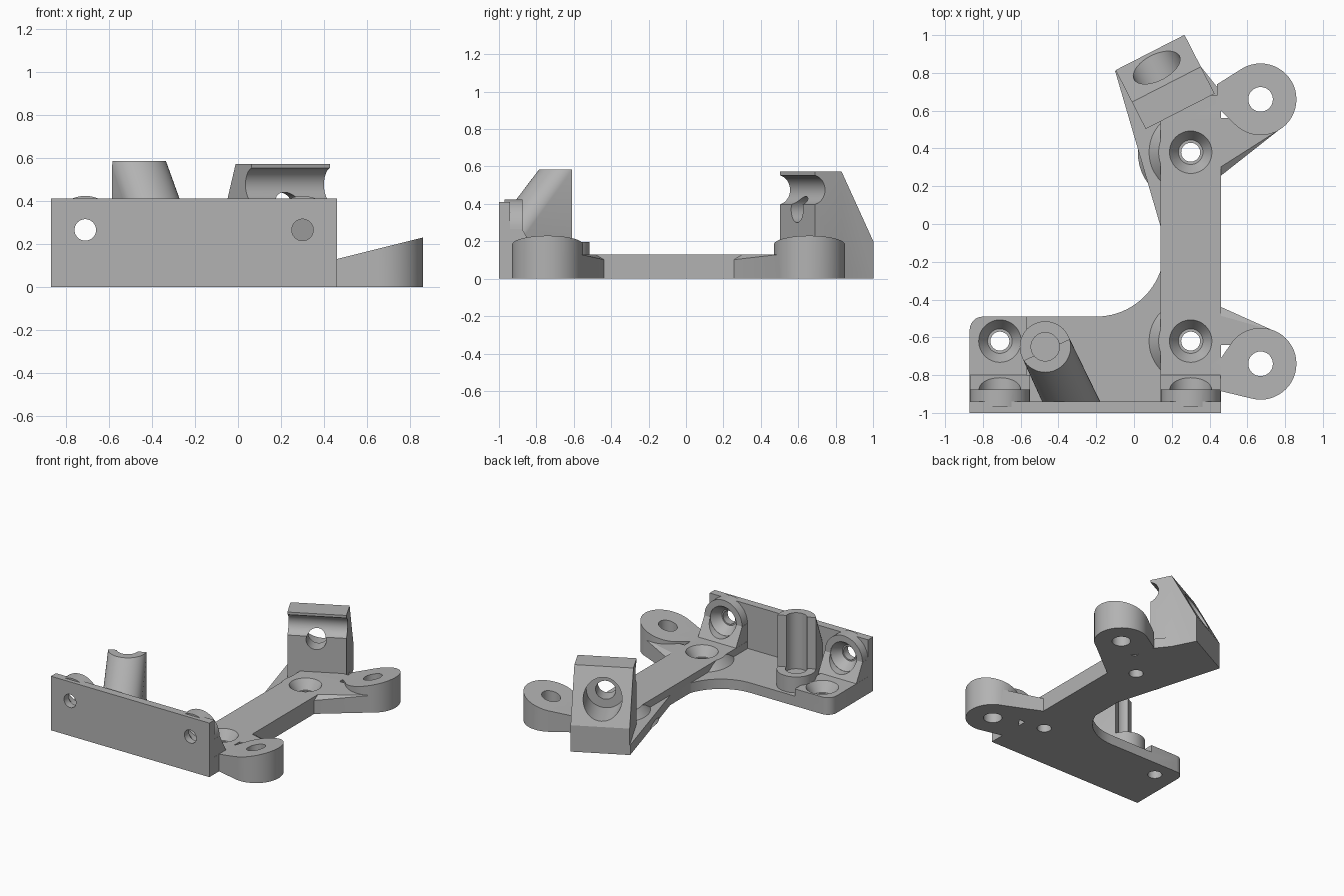
import bpy, bmesh, math
from mathutils import Vector, Matrix

if "Cube" in bpy.data.objects:
    bpy.data.objects.remove(bpy.data.objects["Cube"])

grey = bpy.data.materials.new("light_grey")
grey.diffuse_color = (0.45, 0.45, 0.45, 1)
grey.use_nodes = True
grey.node_tree.nodes["Principled BSDF"].inputs["Base Color"].default_value = grey.diffuse_color


def finish(bm, name):
    bmesh.ops.recalc_face_normals(bm, faces=bm.faces[:])
    me = bpy.data.meshes.new(name)
    bm.to_mesh(me)
    bm.free()
    me.materials.append(grey)
    ob = bpy.data.objects.new(name, me)
    bpy.context.collection.objects.link(ob)
    return ob


def ring(x, y, z, r, n=48):
    return [(x + r * math.cos(2 * math.pi * i / n), y + r * math.sin(2 * math.pi * i / n), z) for i in range(n)]


def hull(name, pts):
    bm = bmesh.new()
    for p in pts:
        bm.verts.new(p)
    out = bmesh.ops.convex_hull(bm, input=bm.verts[:])
    junk = [v for v in bm.verts if not v.link_faces]
    bmesh.ops.delete(bm, geom=junk, context='VERTS')
    bmesh.ops.dissolve_limit(bm, angle_limit=0.002, verts=bm.verts[:], edges=bm.edges[:])
    return finish(bm, name)


def prism(name, outline, z0, z1):
    bm = bmesh.new()
    f = bm.faces.new([bm.verts.new((x, y, z0)) for x, y in outline])
    ext = bmesh.ops.extrude_face_region(bm, geom=[f])
    bmesh.ops.translate(bm, vec=(0, 0, z1 - z0), verts=[v for v in ext["geom"] if isinstance(v, bmesh.types.BMVert)])
    return finish(bm, name)


def box(name, x0, x1, y0, y1, z0, z1):
    return prism(name, [(x0, y0), (x1, y0), (x1, y1), (x0, y1)], z0, z1)


def rod(name, a, b, ra, rb=None):
    # round rod or cone between two points
    a, b = Vector(a), Vector(b)
    rb = ra if rb is None else rb
    bm = bmesh.new()
    m = Matrix.Translation((a + b) / 2) @ (b - a).to_track_quat('Z', 'Y').to_matrix().to_4x4()
    bmesh.ops.create_cone(bm, cap_ends=True, segments=48, radius1=ra, radius2=rb, depth=(b - a).length, matrix=m)
    return finish(bm, name)


def combine(ob, tools, op):
    bpy.context.view_layer.objects.active = ob
    for t in tools:
        mod = ob.modifiers.new(op, 'BOOLEAN')
        mod.operation, mod.solver, mod.object = op, 'EXACT', t
        bpy.ops.object.modifier_apply(modifier=mod.name)
        bpy.data.objects.remove(t)
    return ob


PLATE, BAR = 0.075, 0.13
WALL_X = (-0.71, 0.30)
SCREWS = ((-0.71, -0.62), (0.30, -0.62), (0.30, 0.38))

# thin floor with swept inner corner
arc = [(-0.2 + 0.36 * math.cos(a), -0.13 + 0.36 * math.sin(a))
       for a in [math.radians(-90 + 104 * i / 24) for i in range(25)]]
corner = [(-0.80 - 0.07 * math.sin(a), -0.56 + 0.07 * math.cos(a)) for a in [math.pi / 12 * i for i in range(7)]]
floor = [(-0.87, -0.99), (0.46, -0.99), (0.46, 0.70), (0.26, 0.95), (-0.10, 0.81)] + arc[::-1] + corner
bracket = prism("bracket", floor, 0, PLATE)

# raised bar, left pad and screw bosses
parts = [box("bar", 0.14, 0.46, -0.97, 0.68, 0, BAR)]
pad = [(-0.87, -0.97), (-0.57, -0.97), (-0.57, -0.49)] + corner
parts.append(prism("left_pad", pad, 0, BAR))
for x, y in SCREWS[1:]:
    boss = rod("screw_boss", (x, y, 0.01), (x, y, BAR), 0.28, 0.17)
    combine(boss, [box("boss_limit", -0.2, 0.45, -0.95, 0.8, 0, 0.3)], 'INTERSECT')
    parts.append(boss)

# front wall with its round screw seats
parts.append(box("front_wall", -0.87, 0.46, -1, -0.94, 0, 0.41))
for x in WALL_X:
    parts.append(rod("wall_boss", (x, -0.97, 0.265), (x, -0.875, 0.265), 0.158))
    side = [(-0.96, 0), (-0.80, 0), (-0.80, BAR), (-0.875, 0.205), (-0.875, 0.265), (-0.96, 0.265)]
    parts.append(hull("wall_foot", [(x + s * 0.159, y, z) for s in (-1, 1) for y, z in side]))

# mounting ears with sloped tops, each with a lower gusset
def ear_top(p):
    return (p[0], p[1], BAR + 0.25 * (p[0] - 0.46))

for cy, root, gusset in ((0.66, (0.74, 0.62), (0.24, 0.56)), (-0.74, (-0.88, -0.74), (-0.43, -0.64))):
    pts = ring(0.67, cy, 0, 0.19) + [(0.44, y, 0) for y in root]
    parts.append(hull("ear", pts + [ear_top(p) for p in pts]))
    g0, g1 = gusset
    tip = (0.77, 0.50) if cy > 0 else (0.74, -0.565)
    low = [(0.44, g0, z) for z in (0, 0.10)] + [(0.44, g0 + (0.05 if cy > 0 else -0.05), BAR)]
    low += [(tip[0], tip[1], z) for z in (0, BAR)] + [(x, g1, z) for x in (0.44, 0.6) for z in (0, BAR)]
    parts.append(hull("gusset", low))

# leaning post behind the wall
post = hull("post", ring(-0.47, -0.65, 0.02, 0.135) + ring(-0.47, -0.65, 0.585, 0.135) + ring(-0.31, -0.99, BAR, 0.14))
combine(post, [box("post_limit", -1, 1, -0.96, 0, 0, 1)], 'INTERSECT')
turn = math.radians(25)
d, n = Vector((math.cos(turn), math.sin(turn))), Vector((-math.sin(turn), math.cos(turn)))
c = Vector((-0.46, -0.665))
cut = [c - d * 0.4, c + d * 0.4, c + d * 0.4 + n * 0.4, c - d * 0.4 + n * 0.4]
combine(post, [prism("post_back_cut", cut, 0.195, 0.8),
               rod("post_channel", (-0.47, -0.65, 0.16), (-0.47, -0.65, 0.8), 0.075)], 'DIFFERENCE')
parts.append(post)

# turned rear block: sloped back, front groove and stepped bore
O, U, V = Vector((0.062, 0.503, 0)), Vector((0.89, 0.456, 0)), Vector((-0.456, 0.89, 0))

def at(u, v, z):
    return O + U * u + V * v + Vector((0, 0, z))

profile = [(0, 0), (0.35, 0), (0.35, 0.2), (0.16, 0.572), (0, 0.572)]
block = hull("rear_block", [at(u, v, z) for u in (0, 0.41) for v, z in profile])
combine(block, [rod("groove", at(-0.2, -0.02, 0.475), at(0.6, -0.02, 0.475), 0.08),
                rod("small_bore", at(0.2, -0.2, 0.37), at(0.2, 0.5, 0.37), 0.07),
                rod("large_bore", at(0.2, 0.11, 0.37), at(0.2, 0.6, 0.37), 0.135)], 'DIFFERENCE')
parts.append(block)
combine(bracket, parts, 'UNION')

# screw holes with countersinks
holes = []
for x, y in SCREWS:
    holes += [rod("hole", (x, y, -0.1), (x, y, 0.3), 0.05),
              rod("countersink", (x, y, 0.06), (x, y, BAR + 0.001), 0.065, 0.113)]
for x in WALL_X:
    holes += [rod("wall_hole", (x, -1.1, 0.265), (x, -0.8, 0.265), 0.05),
              rod("wall_sink", (x, -0.945, 0.265), (x, -0.875, 0.265), 0.06, 0.11),
              rod("wall_access", (x, -0.876, 0.265), (x, -0.76, 0.265), 0.11)]
holes += [rod("ear_hole", (0.67, y, -0.1), (0.67, y, 0.4), 0.065) for y in (0.66, -0.74)]
combine(bracket, holes, 'DIFFERENCE')

bpy.ops.object.select_all(action='DESELECT')
bracket.select_set(True)
bpy.context.view_layer.objects.active = bracket
bpy.ops.object.shade_smooth_by_angle(angle=math.radians(25))
